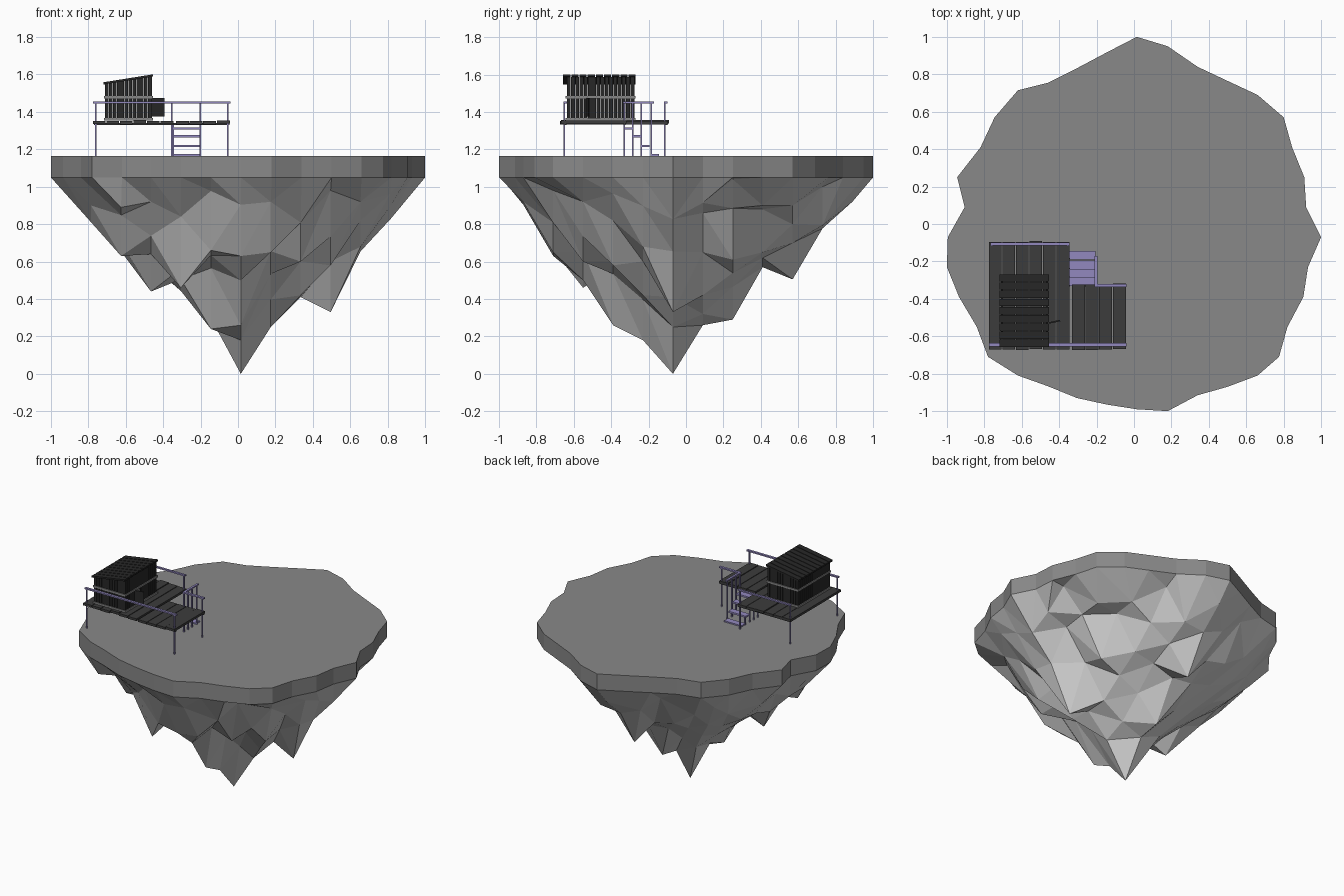
import bpy, bmesh, math, random
from mathutils import Vector
from mathutils.geometry import delaunay_2d_cdt, intersect_line_line_2d

if "Cube" in bpy.data.objects:
    bpy.data.objects.remove(bpy.data.objects["Cube"])

random.seed(4)
GROUND, RIM = 1.165, 1.05


def material(name, rgb):
    m = bpy.data.materials.new(name)
    m.diffuse_color = (*rgb, 1)
    m.use_nodes = True
    m.node_tree.nodes["Principled BSDF"].inputs["Base Color"].default_value = m.diffuse_color
    return m


dark = material("dark_wood", (0.02, 0.02, 0.02))
deck_wood = material("deck_wood", (0.045, 0.045, 0.045))
metal = material("painted_metal", (0.29, 0.25, 0.52))
turf = material("ground_grey", (0.25, 0.25, 0.25))


def add_object(name, bm, mat=None):
    bmesh.ops.recalc_face_normals(bm, faces=bm.faces)
    me = bpy.data.meshes.new(name)
    bm.to_mesh(me)
    bm.free()
    ob = bpy.data.objects.new(name, me)
    bpy.context.collection.objects.link(ob)
    if mat:
        me.materials.append(mat)
    return ob


def boxes(name, specs, mat=None, sloped=False):
    """One object from many boxes (x0,x1,y0,y1,z0,z1); sloped tilts high points to the roof pitch."""
    bm = bmesh.new()
    for x0, x1, y0, y1, z0, z1 in specs:
        vs = bmesh.ops.create_cube(bm, size=1)["verts"]
        for v in vs:
            v.co = Vector(((x0 + x1) / 2 + v.co.x * (x1 - x0),
                           (y0 + y1) / 2 + v.co.y * (y1 - y0),
                           (z0 + z1) / 2 + v.co.z * (z1 - z0)))
            if sloped and v.co.z > 1.5:
                v.co.z += 0.16 * (v.co.x + 0.715)
    return add_object(name, bm, mat)


# Island outline, clockwise from the back
outline = [Vector(p) for p in [
    (.015, 1), (.18, .95), (.34, .84), (.51, .76), (.66, .69), (.8, .57), (.845, .41),
    (.91, .25), (.92, .09), (1, -.07), (.93, -.23), (.905, -.39), (.82, -.55), (.775, -.71),
    (.66, -.81), (.5, -.87), (.34, -.915), (.18, -1), (.015, -.99), (-.145, -.965),
    (-.305, -.93), (-.465, -.865), (-.62, -.81), (-.78, -.71), (-.84, -.55), (-.935, -.39),
    (-1, -.23), (-.995, -.07), (-.905, .09), (-.945, .25), (-.82, .41), (-.745, .57),
    (-.62, .715), (-.46, .755), (-.3, .835), (-.14, .92)]]
n = len(outline)

# Rock heights at grid steps where spikes and pockets sit
spikes = {(0, 0): 0, (0, -1): .18, (0, -2): .26, (-1, -1): .24, (1, 0): .25, (0, 1): .26,
          (0, 2): .29, (0, -3): .5, (-2, -3): .46, (0, 4): .505, (-3, -1): .44,
          (3, 0): .33, (2, 0): .41, (2, 1): .42, (2, -1): .42, (2, -3): .6, (3, -2): .58,
          (0, -4): .63, (1, -4): .65, (-1, -4): .66, (-4, -2): .63, (-3, -2): .64,
          (-4, -4): .89, (-3, -4): .92, (-5, -3): .95, (3, 1): .65, (3, 2): .61, (2, 3): .65,
          (1, 3): .62, (4, 2): .885, (4, 1): .86, (3, 3): .88, (4, 3): .9, (3, 4): .9,
          (2, 4): .8, (2, 5): 1, (1, 4): .7, (5, 2): 1.04, (3, -4): .98, (4, -3): .92,
          (4, 0): .655, (4, -1): .68, (0, 3): .57}
profile = [(0, 0), (.17, .27), (.35, .46), (.5, .58), (.7, .69), (.85, .87), (1, 1.05)]


def edge_fraction(p):
    far = p.normalized() * 3
    for a, b in zip(outline, outline[1:] + outline[:1]):
        hit = intersect_line_line_2d(Vector((0, 0)), far, a, b)
        if hit:
            return p.length / hit.length
    return 2


def rock_height(f):
    for (a, za), (b, zb) in zip(profile, profile[1:]):
        if f <= b:
            return za + (zb - za) * (f - a) / (b - a)
    return RIM


points, heights = list(outline), {}
for i in range(-6, 7):
    for j in range(-6, 7):
        p = Vector((.015 + .16 * i, -.07 + .16 * j))
        f = edge_fraction(p)
        if f < .92 and min((p - q).length for q in outline) > .07:
            heights[len(points)] = spikes.get((i, j), rock_height(f) + random.uniform(-.01, .05))
            points.append(p)
co, _, tris, source, _, _ = delaunay_2d_cdt(
    points, [(k, (k + 1) % n) for k in range(n)], [], 1, 1e-5)

# Island: jagged underside, rim wall and flat top
bm = bmesh.new()
low = [bm.verts.new((c.x, c.y, heights.get(s[0], RIM) if s else RIM)) for c, s in zip(co, source)]
for t in tris:
    bm.faces.new([low[k] for k in t])
rim = {s[0]: low[k] for k, s in enumerate(source) if s and s[0] < n}
top = [bm.verts.new((p.x, p.y, GROUND)) for p in outline]
for k in range(n):
    m = (k + 1) % n
    bm.faces.new((rim[k], rim[m], top[m], top[k])).material_index = 1
bm.faces.new(top).material_index = 1
island = add_object("floating_island", bm, material("rock_grey", (.6, .6, .6)))
island.data.materials.append(turf)

# Deck planks and joists
planks = []
for count, x0, x1, y1 in ((6, -.775, -.342, -.095), (4, -.332, -.04, -.32)):
    w = (x1 - x0) / count
    for k in range(count):
        d = random.uniform(-.003, .003)
        planks.append((x0 + k * w, x0 + (k + 1) * w - .004, -.67 + d, y1 + d, 1.336 + d, 1.353 + d))
boxes("deck_planks", planks, deck_wood)
boxes("deck_joists", [(-.77, -.045, -.652, -.64, 1.33, 1.34), (-.77, -.345, -.112, -.1, 1.33, 1.34),
                      (-.325, -.045, -.335, -.323, 1.33, 1.34)], deck_wood)

# Railing posts, handrails and steps
posts = [(-.76, -.65), (-.055, -.65), (-.76, -.113), (-.355, -.113), (-.055, -.331),
         (-.202, -.331), (-.202, -.285), (-.202, -.24), (-.202, -.185)]
boxes("railing_posts", [(x - .004, x + .004, y - .004, y + .004, GROUND, 1.455)
                        for x, y in posts], metal)
boxes("stair_posts", [(-.349, -.341, y - .004, y + .004, GROUND, z)
                      for y, z in ((-.331, 1.34), (-.285, 1.31), (-.24, 1.27), (-.185, 1.22))], metal)
boxes("handrails", [(-.775, -.04, -.654, -.637, 1.446, 1.456), (-.768, -.345, -.115, -.1, 1.446, 1.456),
                    (-.21, -.04, -.337, -.32, 1.446, 1.456),
                    (-.21, -.195, -.337, -.17, 1.446, 1.456)], metal)
boxes("steps", [(-.345, -.205, y, y + .045, z - .006, z + .006)
                for y, z in ((-.33, 1.312), (-.285, 1.27), (-.24, 1.218), (-.19, 1.168))], metal)

# Hut walls of upright planks, with a doorway on the right side
X0, X1, Y0, Y1 = -.71, -.46, -.637, -.275
walls = []
w = (X1 - X0) / 12
for k in range(12):
    x = X0 + k * w
    for y in (Y0, Y1 - .01):
        walls.append((x, x + w - .0025, y, y + .01, 1.355, 1.547))
w = (Y1 - Y0) / 16
for k in range(16):
    y = Y0 + k * w
    walls.append((X0, X0 + .01, y, y + w - .0025, 1.355, 1.547))
    walls.append((X1 - .01, X1, y, y + w - .0025, 1.475 if 5 <= k < 8 else 1.355, 1.547))
boxes("hut_walls", walls, dark, sloped=True)

# Horizontal battens around the hut
bands = []
for z in (1.355, 1.472):
    for y in (Y0 - .006, Y1):
        bands.append((X0 - .006, X1 + .006, y, y + .006, z, z + .013))
    bands.append((X0 - .006, X0, Y0, Y1, z, z + .013))
    bands.append((X1, X1 + .006, Y0, Y1, z, z + .013))
boxes("hut_battens", bands, turf)

# Roof boards
w = .393 / 9
boxes("hut_roof", [(-.718, -.453, -.657 + k * w, -.657 + (k + 1) * w - .005, 1.547, 1.559)
                   for k in range(9)], dark, sloped=True)

# Door standing open
door = boxes("hut_door", [(0, .067, -.004, .004, 1.375, 1.475)], dark)
door.location = (X1, -.53, 0)
door.rotation_euler.z = math.radians(12)
